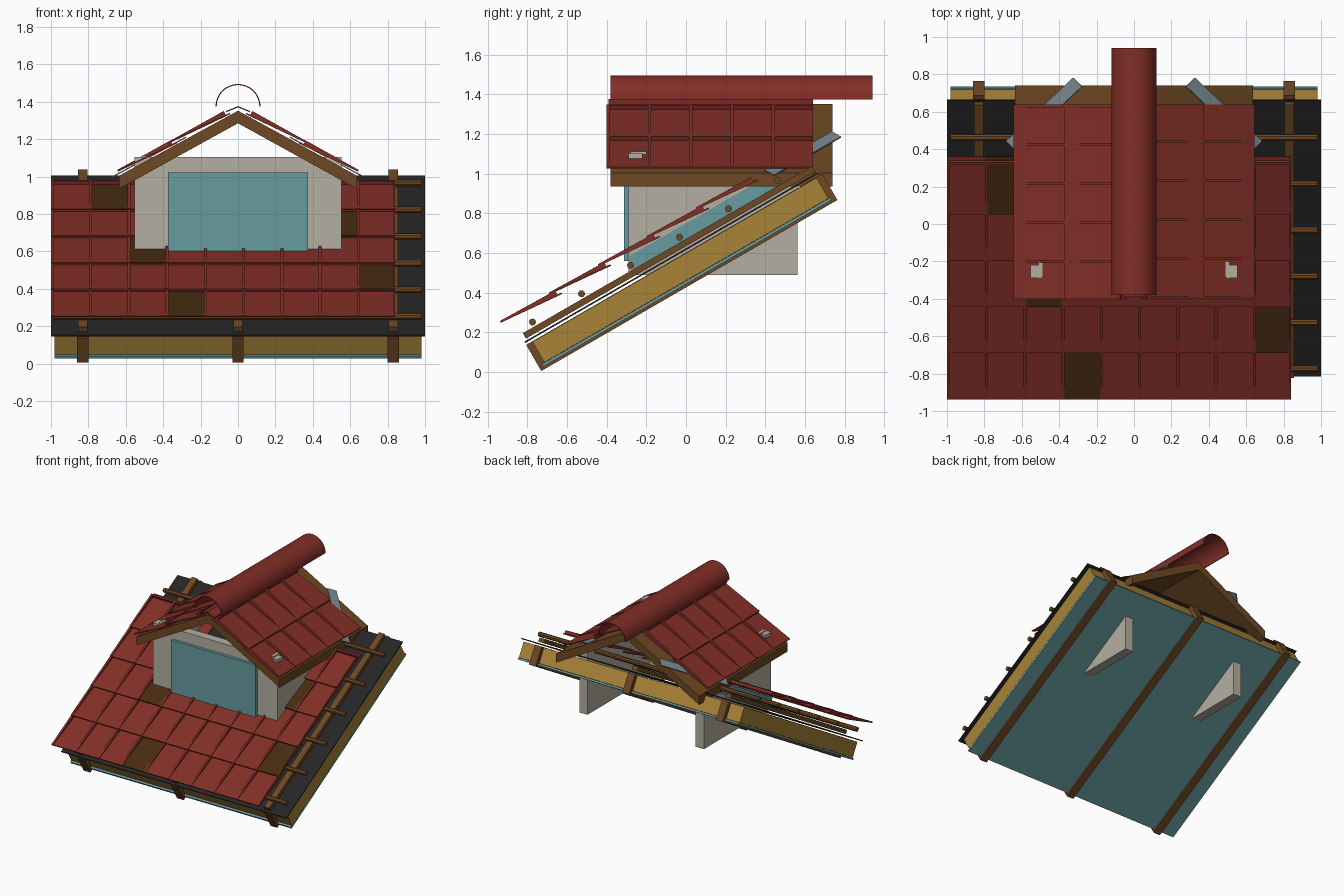
import bpy, bmesh, math
from mathutils import Matrix, Vector

if "Cube" in bpy.data.objects:
    bpy.data.objects.remove(bpy.data.objects["Cube"])


def material(name, r, g, b):
    lin = [(c / 255 / 12.92 if c < 11 else ((c / 255 + 0.055) / 1.055) ** 2.4) for c in (r, g, b)]
    m = bpy.data.materials.new(name)
    m.diffuse_color = (*lin, 1)
    m.use_nodes = True
    m.node_tree.nodes["Principled BSDF"].inputs["Base Color"].default_value = m.diffuse_color
    return m


RED = material("red tile", 130, 46, 38)
DARK = material("dark brown tile", 70, 43, 17)
BROWN = material("brown timber", 110, 72, 35)
YELLOW = material("yellow insulation", 170, 132, 56)
BLACK = material("black membrane", 37, 37, 37)
TEAL = material("teal panel", 103, 156, 160)
PLASTER = material("grey plaster", 180, 175, 161)
METAL = material("blue grey metal", 122, 138, 148)


def finish(name, bm, mats, smooth=False):
    bmesh.ops.recalc_face_normals(bm, faces=bm.faces)
    me = bpy.data.meshes.new(name)
    bm.to_mesh(me)
    bm.free()
    for m in mats:
        me.materials.append(m)
    if smooth:
        me.shade_smooth()
        me.set_sharp_from_angle(angle=math.radians(30))
    ob = bpy.data.objects.new(name, me)
    bpy.context.collection.objects.link(ob)
    return ob


def add_block(bm, M, a, b, h, top2=None, mat=0):
    """Block over ranges a, b, h; top2 is the top height at the far b end."""
    top2 = h[1] if top2 is None else top2
    pts = [(a[0], b[0], h[0]), (a[1], b[0], h[0]), (a[1], b[1], h[0]), (a[0], b[1], h[0]),
           (a[0], b[0], h[1]), (a[1], b[0], h[1]), (a[1], b[1], top2), (a[0], b[1], top2)]
    v = [bm.verts.new(M @ Vector(p)) for p in pts]
    for q in ((3, 2, 1, 0), (4, 5, 6, 7), (0, 1, 5, 4), (1, 2, 6, 5), (2, 3, 7, 6), (3, 0, 4, 7)):
        bm.faces.new([v[i] for i in q]).material_index = mat


def block(name, mat, a, b, h, M=Matrix()):
    bm = bmesh.new()
    add_block(bm, M, a, b, h)
    return finish(name, bm, [mat])


def extrude_y(name, mat, pts, y0, y1, smooth=False):
    bm = bmesh.new()
    f = bm.faces.new([bm.verts.new((x, y0, z)) for x, z in pts])
    ext = bmesh.ops.extrude_face_region(bm, geom=[f], use_keep_orig=True)["geom"]
    bmesh.ops.translate(bm, vec=(0, y1 - y0, 0), verts=[g for g in ext if isinstance(g, bmesh.types.BMVert)])
    return finish(name, bm, [mat], smooth)


def frame(origin, along, up):
    """Matrix whose axes run along a row, up the slope and off the surface."""
    a, u = Vector(along).normalized(), Vector(up).normalized()
    M = Matrix((a, u, a.cross(u))).transposed().to_4x4()
    M.translation = origin
    return M


def add_tile(bm, M, a0, a1, length, mat=0):
    add_block(bm, M, (a0, a1), (0, length), (-0.004, 0.004), mat=mat)
    # side rib rising towards the top, and the cross lip
    add_block(bm, M, (a0, a0 + 0.016), (0, length * 0.9), (0.003, 0.006), 0.026)
    add_block(bm, M, (a0, a1), (length * 0.89, length * 0.93), (0.003, 0.026))


# Main roof layers, laid in the 30 degree slope frame
SLOPE = frame((0, -0.73, 0.005), (1, 0, 0), (0, math.cos(math.pi / 6), 0.5))
for i, x in enumerate((-0.83, 0, 0.83)):
    block(f"rafter_{i}", BROWN, (x - 0.03, x + 0.03), (0, 1.725), (0, 0.152), SLOPE)
    block(f"counter_batten_{i}", BROWN, (x - 0.025, x + 0.025), (0.015, 1.70), (0.18, 0.212), SLOPE)
block("insulation", YELLOW, (-0.98, 0.98), (0.035, 1.69), (0.03, 0.15), SLOPE)
block("lining_panel", TEAL, (-0.98, 0.98), (0.02, 1.70), (0.014, 0.029), SLOPE)
block("membrane", BLACK, (-1, 1), (0, 1.705), (0.163, 0.171), SLOPE)

# Octagonal tile battens
for i in range(6):
    bm = bmesh.new()
    M = SLOPE @ Matrix.Translation((0, 0.085 + 0.2855 * i, 0.236)) @ Matrix.Rotation(math.pi / 2, 4, 'Y')
    bmesh.ops.create_cone(bm, cap_ends=True, segments=8, radius1=0.018, radius2=0.018, depth=1.96, matrix=M)
    finish(f"tile_batten_{i}", bm, [BROWN])

# Main roof tiles, with a few dark ones; the dormer interrupts the upper rows
dark_tiles = {(0, 3), (1, 8), (2, 2), (3, 7), (4, 1)}
W = 1.84 / 9
for r in range(5):
    bm = bmesh.new()
    M = frame((0, -0.936 + 0.247 * r, 0.252 + 0.143 * r), (1, 0, 0), (0, 0.31, 0.145))
    for c in range(9):
        x = -1 + c * W
        if r < 3 or abs(x + W / 2) > 0.48:
            add_tile(bm, M, x, x + W, 0.342, int((r, c) in dark_tiles))
    add_block(bm, M, (0.832, 0.84), (0, 0.31), (0.003, 0.006), 0.026)
    finish(f"roof_tile_row_{r}", bm, [RED, DARK])

# Dormer walls and window
for s, side in ((-1, "left"), (1, "right")):
    xs = sorted((s * 0.48, s * 0.553))
    block(f"cheek_wall_{side}", PLASTER, xs, (-0.288, 0.563), (0.49, 1.0))
    block(f"front_jamb_{side}", PLASTER, sorted((s * 0.37, s * 0.553)), (-0.29, -0.22), (0.49, 1.105))
    block(f"cheek_flashing_{side}", TEAL, sorted((s * 0.553, s * 0.56)), (0.66, 1.5), (0.2, 0.28), SLOPE)
block("front_lintel", PLASTER, (-0.37, 0.37), (-0.29, -0.22), (1.02, 1.105))
block("window_pane", TEAL, (-0.375, 0.375), (-0.313, -0.27), (0.56, 1.022))

# Dormer roof deck
extrude_y("dormer_deck", BROWN, [(-0.635, 0.935), (0, 1.285), (0.635, 0.935),
                                 (0.635, 1.005), (0, 1.352), (-0.635, 1.005)], -0.38, 0.74)

# Dormer tiles, snow clips and valley flashing on both sides
for s, side in ((-1, "left"), (1, "right")):
    bm = bmesh.new()
    for r in range(2):
        M = frame((s * (0.643 - 0.285 * r), 0.12, 1.03 + 0.157 * r), (0, s, 0), (-s * 0.315, 0, 0.15))
        for c in range(5):
            a = -0.52 + 0.208 * c
            add_tile(bm, M, a, a + 0.208, 0.349)
    finish(f"dormer_tiles_{side}", bm, [RED])
    block(f"snow_clip_{side}", PLASTER, (s * 0.5 - 0.011, s * 0.5 + 0.011), (-0.28, -0.2), (1.09, 1.112))
    M = frame((s * 0.66, 0.42, 1.004), (s * 0.36, 0.34, -0.194), (-s * 0.36, 0.34, 0.194))
    M = M if s > 0 else M @ Matrix.Scale(-1, 4, (0, 0, 1))
    block(f"valley_flashing_{side}", METAL, (-0.036, 0.036), (0, 0.53), (-0.003, 0.004), M)

# Ridge strip and half round ridge cap
extrude_y("ridge_strip", RED, [(-0.065, 1.343), (0, 1.37), (0.065, 1.343), (0.065, 1.35), (0, 1.377),
                               (-0.065, 1.35)], -0.39, 0.64)
arc = [math.pi * i / 24 for i in range(25)]
outer = [(0.12 * math.cos(t), 1.375 + 0.12 * math.sin(t)) for t in arc]
inner = [(0.114 * math.cos(t), 1.375 + 0.114 * math.sin(t)) for t in reversed(arc)]
extrude_y("ridge_cap", RED, outer + inner, -0.38, 0.94, True)
